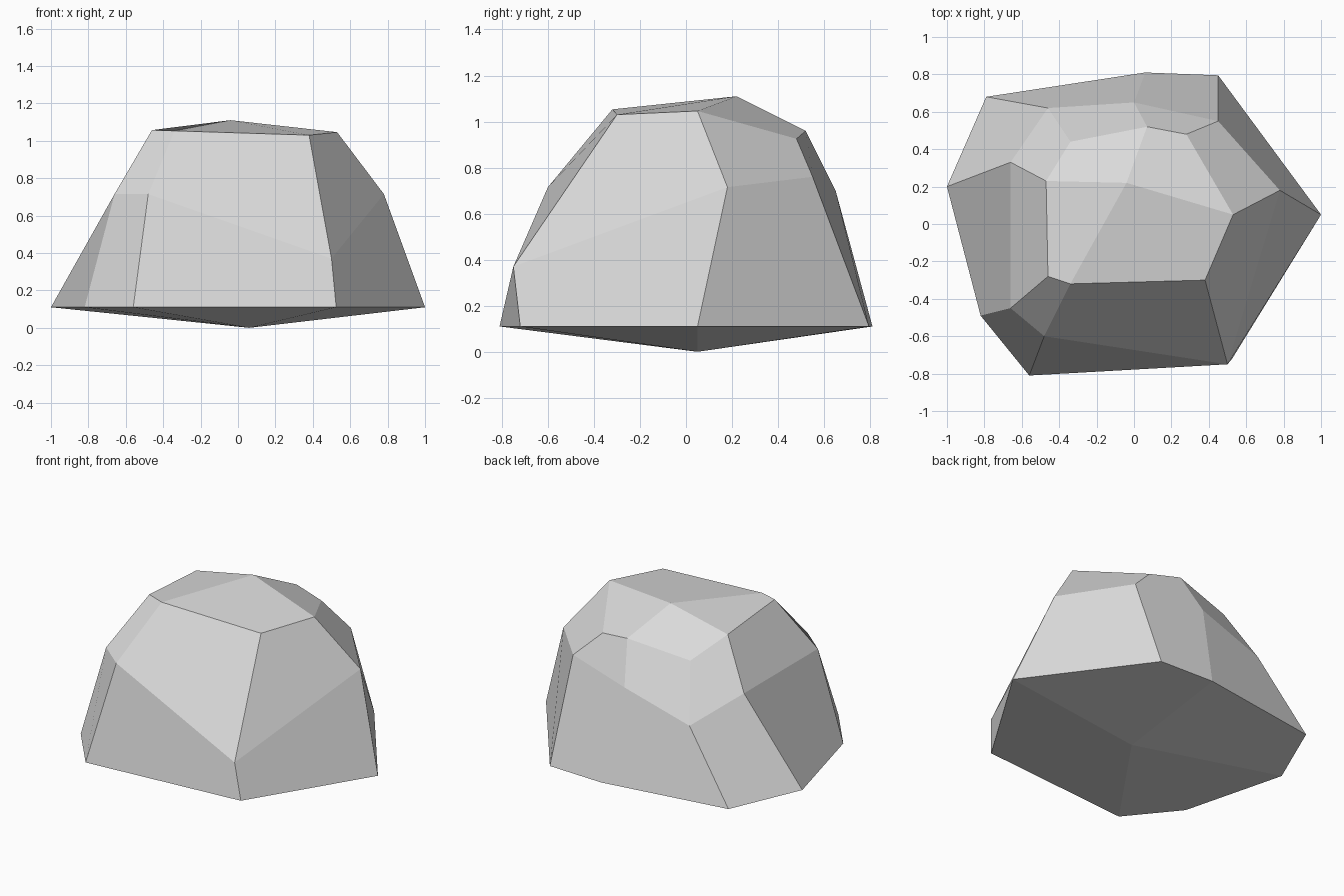
import bpy
import bmesh

default_cube = bpy.data.objects.get("Cube")
if default_cube:
    bpy.data.objects.remove(default_cube, do_unlink=True)


def make_material(name, colour):
    material = bpy.data.materials.new(name)
    material.use_nodes = True
    material.diffuse_color = colour
    shader = next(n for n in material.node_tree.nodes if n.type == "BSDF_PRINCIPLED")
    shader.inputs["Base Color"].default_value = colour
    return material


def add_ring(bm, points):
    return [bm.verts.new(point) for point in points]


def add_facet(bm, a, b, c, d):
    """Add a four-sided facet that folds outward along its diagonal."""
    normal = (b.co - a.co).cross(c.co - a.co)
    folds_outward = normal.dot(d.co - a.co) <= 0
    bm.faces.new((a, b, c, d) if folds_outward else (b, c, d, a))


def bridge_rings(bm, lower, upper):
    """Join two matching rings with a band of facets."""
    for i in range(len(lower)):
        add_facet(bm, lower[i - 1], lower[i], upper[i], upper[i - 1])


def cap_ring(bm, ring, tip):
    """Close a ring with broad facets meeting at one point."""
    centre = bm.verts.new(tip)
    for i in range(0, len(ring), 2):
        add_facet(bm, ring[i - 1], ring[i], ring[(i + 1) % len(ring)], centre)


# Outlines of the boulder, each counter-clockwise from the front left corner
ground_height = 0.11
ground_outline = [(-.82, -.49), (-.56, -.81), (.525, -.72), (1, .05),
                  (.45, .795), (.06, .81), (-.79, .68), (-1, .2)]
shoulder_outline = [(-.66, -.45, .715), (-.48, -.6, .715), (.5, -.75, .37), (.78, .18, .715),
                    (.45, .55, .76), (0, .65, .7), (-.46, .62, .555), (-.66, .33, .715)]
crown_outline = [(-.46, -.28, 1.057), (-.34, -.32, 1.053), (.38, -.3, 1.03), (.53, .05, 1.046),
                 (.28, .48, .925), (.07, .52, .96), (-.34, .44, .89), (-.47, .23, 1.02)]

bm = bmesh.new()
ground = add_ring(bm, [(x, y, ground_height) for x, y in ground_outline])
shoulder = add_ring(bm, shoulder_outline)
crown = add_ring(bm, crown_outline)

# Sides
bridge_rings(bm, ground, shoulder)
bridge_rings(bm, shoulder, crown)

# Peak and shallow underside; the underside ring runs backwards to face down
cap_ring(bm, crown, (-.04, .22, 1.11))
cap_ring(bm, [ground[-i] for i in range(len(ground))], (.06, .05, 0))

mesh = bpy.data.meshes.new("boulder")
bm.to_mesh(mesh)
bm.free()

# Flat facets in a single stone colour
mesh.materials.append(make_material("stone grey", (0.7, 0.7, 0.7, 1)))
boulder = bpy.data.objects.new("boulder", mesh)
bpy.context.collection.objects.link(boulder)
